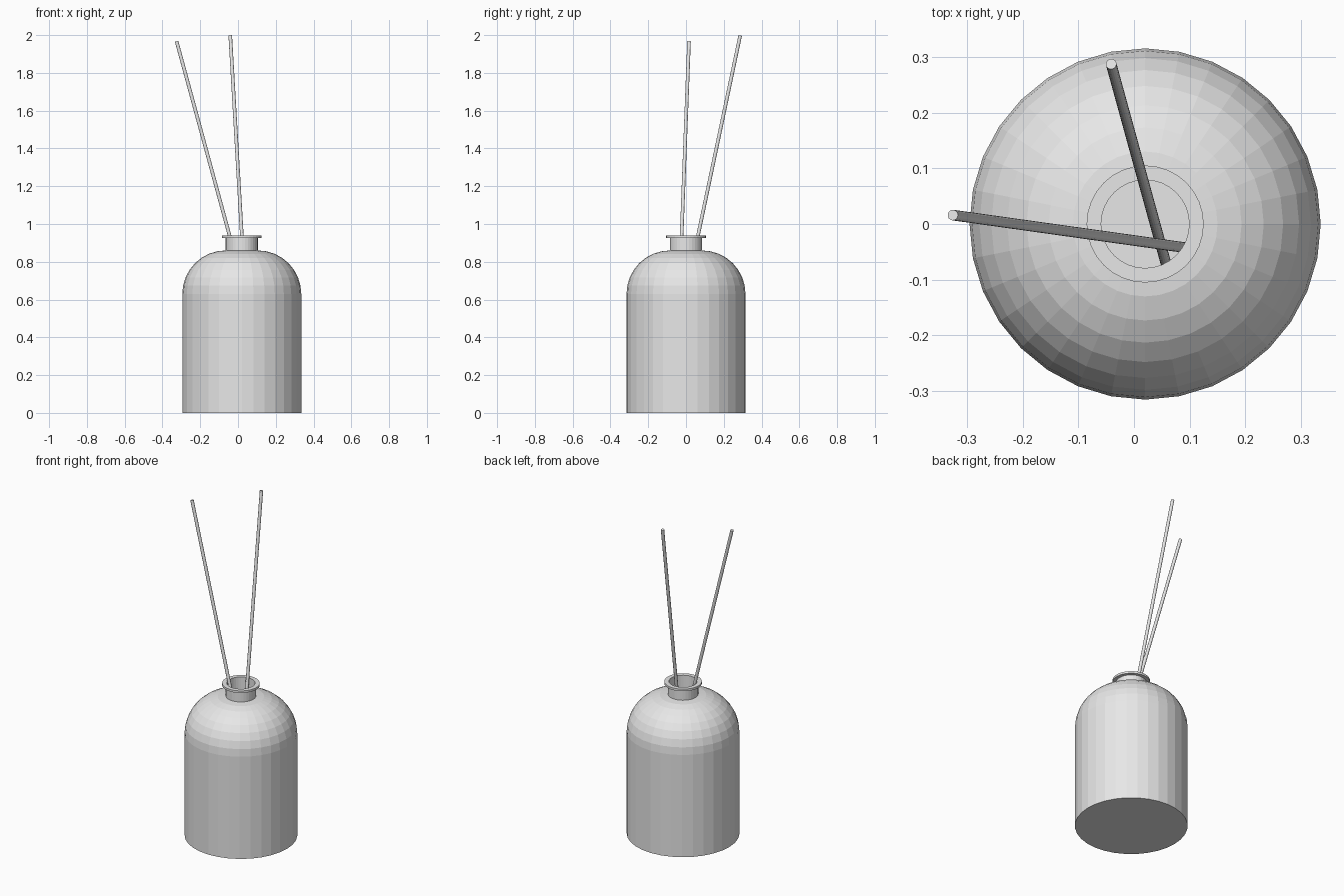
import bpy, bmesh, math
from mathutils import Vector

if "Cube" in bpy.data.objects:
    bpy.data.objects.remove(bpy.data.objects["Cube"])

SIDES = 32
CX = 0.02          # the bottle sits slightly right of centre

grey = bpy.data.materials.new("light grey")
grey.diffuse_color = (0.8, 0.8, 0.8, 1)
grey.use_nodes = True
grey.node_tree.nodes["Principled BSDF"].inputs["Base Color"].default_value = grey.diffuse_color


def add_object(name, bm):
    bmesh.ops.recalc_face_normals(bm, faces=bm.faces)
    mesh = bpy.data.meshes.new(name)
    bm.to_mesh(mesh)
    bm.free()
    mesh.materials.append(grey)
    obj = bpy.data.objects.new(name, mesh)
    bpy.context.collection.objects.link(obj)
    return obj


def lathe(name, profile):
    """Revolve (radius, z) points; both ends are capped with flat discs."""
    bm = bmesh.new()
    rings = []
    for r, z in profile:
        rings.append([bm.verts.new((CX + r * math.cos(2 * math.pi * i / SIDES),
                                    r * math.sin(2 * math.pi * i / SIDES), z))
                      for i in range(SIDES)])
    for a, b in zip(rings, rings[1:]):
        for i in range(SIDES):
            j = (i + 1) % SIDES
            bm.faces.new((a[i], a[j], b[j], b[i]))
    bm.faces.new(rings[0])
    bm.faces.new(rings[-1])
    return add_object(name, bm)


def dome(r_neck, z_base, radius, steps=8):
    """Quarter-round shoulder from the wall up to the neck."""
    return [(r_neck + radius * math.cos(math.pi / 2 * i / steps),
             z_base + radius * math.sin(math.pi / 2 * i / steps))
            for i in range(steps + 1)]


def stick(name, bottom, top, radius=0.0095):
    bottom, top = Vector(bottom), Vector(top)
    axis = top - bottom
    bm = bmesh.new()
    bmesh.ops.create_cone(bm, cap_ends=True, segments=16, radius1=radius,
                          radius2=radius, depth=axis.length)
    obj = add_object(name, bm)
    obj.location = (bottom + top) / 2
    obj.rotation_mode = 'QUATERNION'
    obj.rotation_quaternion = axis.to_track_quat('Z', 'Y')
    return obj


# Hollow bottle: outer wall, shoulder, neck, lip, then back down inside
outer = [(0.315, 0.0)] + dome(0.085, 0.63, 0.23)
lip = [(0.085, 0.925), (0.105, 0.925), (0.105, 0.938), (0.079, 0.938)]
inner = dome(0.079, 0.63, 0.216)[::-1] + [(0.295, 0.02)]
lathe("bottle", outer + lip + inner)

# Two reeds leaning out of the neck
stick("reed_left", (0.203, -0.058, 0.03), (-0.325, 0.016, 1.967))
stick("reed_back", (0.073, -0.128, 0.03), (-0.041, 0.287, 1.998))
